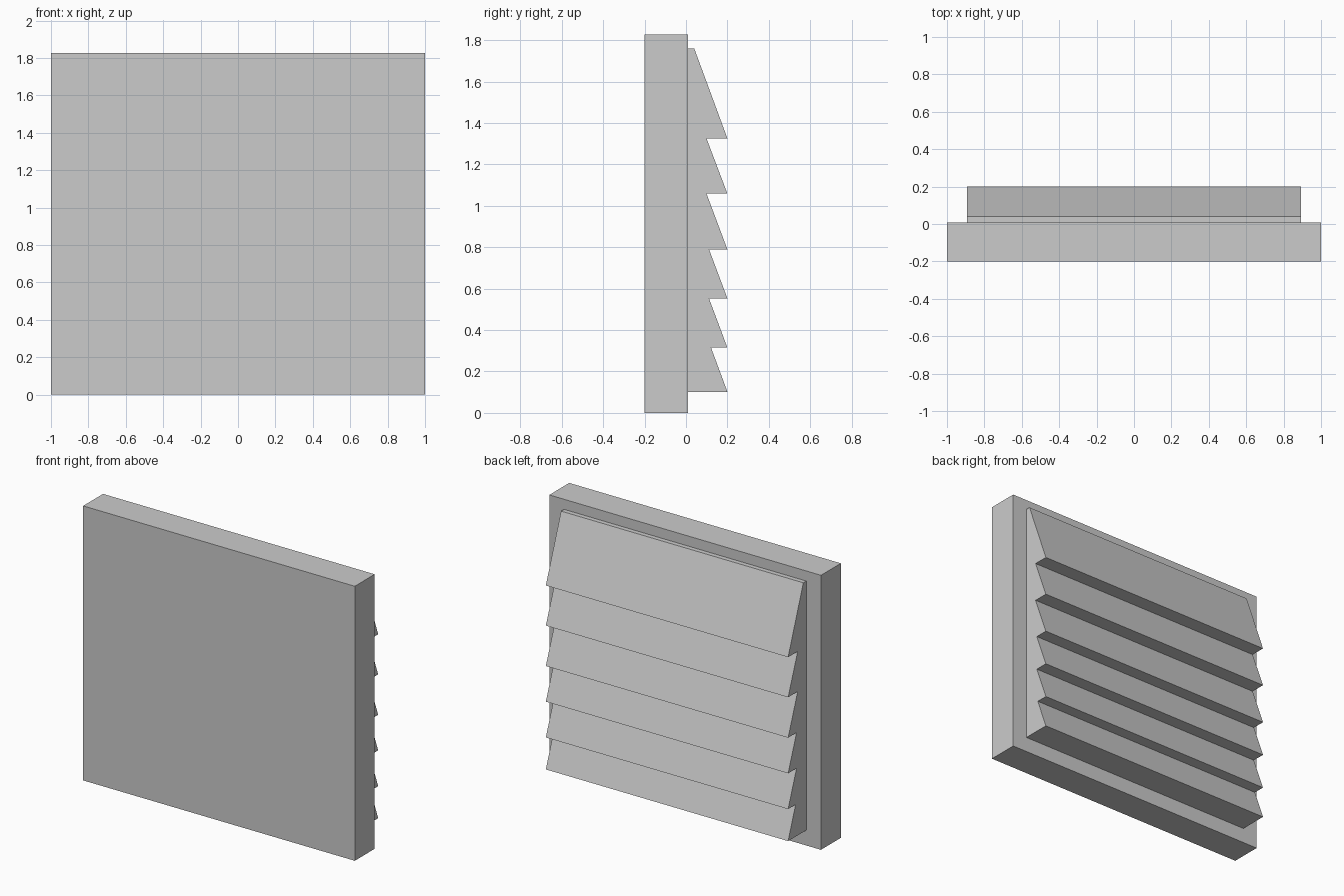
import bpy, bmesh

if "Cube" in bpy.data.objects:
    bpy.data.objects.remove(bpy.data.objects["Cube"])


def extrude_profile(name, profile, half_width):
    """Extrude a (y, z) outline symmetrically along x."""
    bm = bmesh.new()
    face = bm.faces.new([bm.verts.new((-half_width, y, z)) for y, z in profile])
    ext = bmesh.ops.extrude_face_region(bm, geom=[face])
    moved = [v for v in ext["geom"] if isinstance(v, bmesh.types.BMVert)]
    bmesh.ops.translate(bm, verts=moved, vec=(2 * half_width, 0, 0))
    bmesh.ops.recalc_face_normals(bm, faces=bm.faces)
    mesh = bpy.data.meshes.new(name)
    bm.to_mesh(mesh)
    bm.free()
    obj = bpy.data.objects.new(name, mesh)
    bpy.context.collection.objects.link(obj)
    return obj


BACK, TIP = 0.009, 0.2

# Flat backing panel
extrude_profile("panel", [(-0.2, 0), (BACK, 0), (BACK, 1.827), (-0.2, 1.827)], 1.0)

# Louvre block: each slat slopes out to the tip, then steps back in
slats = [(1.326, 0.099), (1.059, 0.099), (0.79, 0.111),
         (0.553, 0.111), (0.315, 0.121), (0.102, BACK)]
outline = [(BACK, 1.76), (0.04, 1.76)]
for z, inset in slats:
    outline += [(TIP, z), (inset, z)]
extrude_profile("louvre_slats", outline, 0.892)
